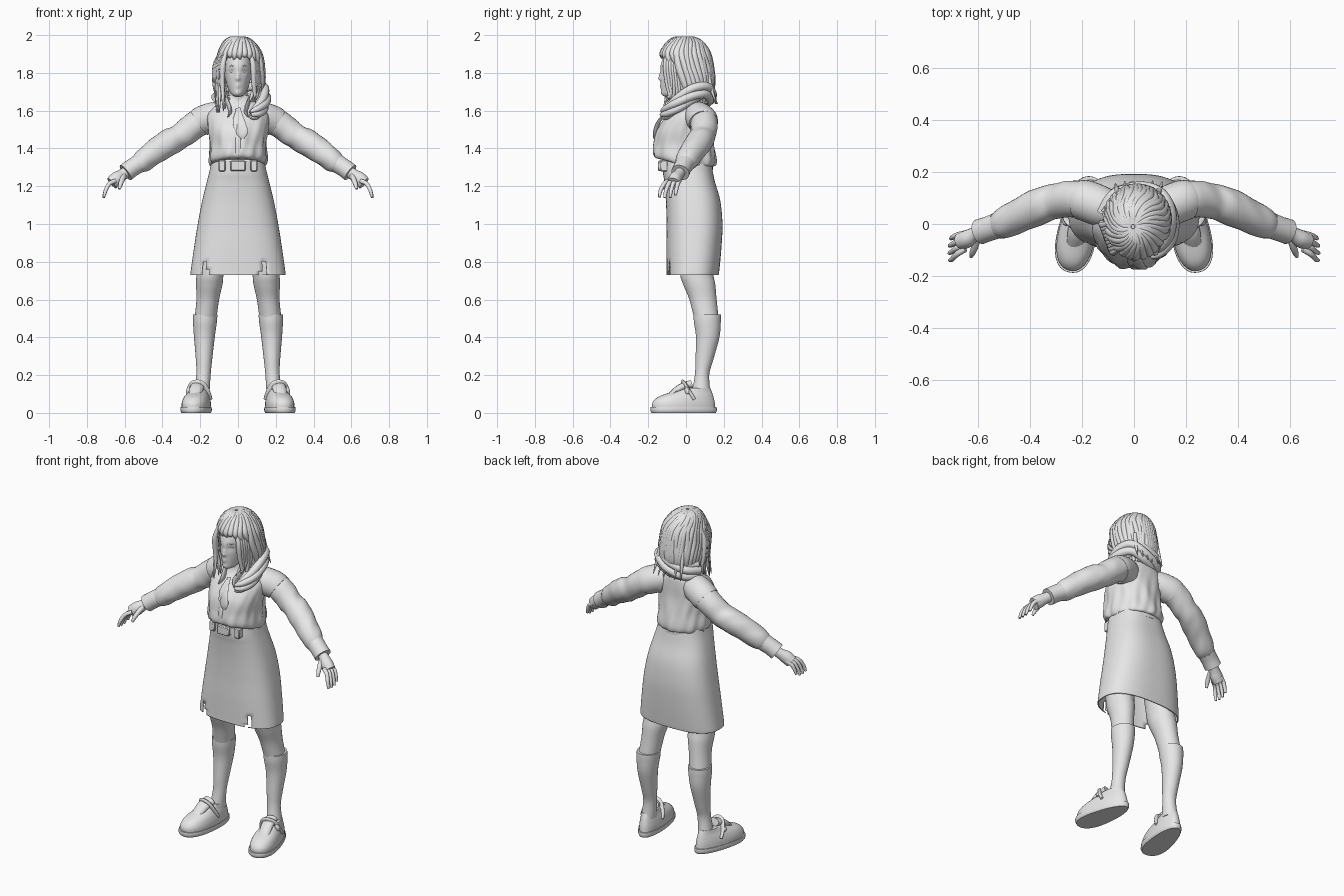
import bpy, bmesh, math, random
from mathutils import Vector, Matrix

random.seed(4)
if "Cube" in bpy.data.objects:
    bpy.data.objects.remove(bpy.data.objects["Cube"])

grey = bpy.data.materials.new("plain grey")
grey.use_nodes = True
grey.diffuse_color = (.8, .8, .8, 1)
grey.node_tree.nodes["Principled BSDF"].inputs["Base Color"].default_value = (.8, .8, .8, 1)


def finish(name, bm, mirror=False, thick=0):
    bmesh.ops.recalc_face_normals(bm, faces=bm.faces)
    mesh = bpy.data.meshes.new(name)
    bm.to_mesh(mesh)
    bm.free()
    mesh.materials.append(grey)
    mesh.shade_smooth()
    mesh.set_sharp_from_angle(angle=math.radians(50))
    obj = bpy.data.objects.new(name, mesh)
    bpy.context.collection.objects.link(obj)
    if thick:
        obj.modifiers.new("thickness", "SOLIDIFY").thickness = thick
    if mirror:
        obj.modifiers.new("other side", "MIRROR")
    return obj


def smooth_rows(rows, steps):
    """Catmull-Rom curve through rows of any width."""
    v = [Vector(r) for r in rows]
    out = []
    for i in range(len(v) - 1):
        a, b, c, d = v[max(i - 1, 0)], v[i], v[i + 1], v[min(i + 2, len(v) - 1)]
        for s in range(steps):
            t = s / steps
            out.append(b + (c - a) * (t / 2) + (a * 2 - b * 5 + c * 4 - d) * (t * t / 2)
                       + (b * 3 - a - c * 3 + d) * (t ** 3 / 2))
    return out + [v[-1]]


def skin(bm, rings, caps=True):
    loops = [[bm.verts.new(p) for p in ring] for ring in rings]
    for lo, hi in zip(loops, loops[1:]):
        for i in range(len(lo)):
            j = (i + 1) % len(lo)
            bm.faces.new((lo[i], lo[j], hi[j], hi[i]))
    if caps:
        bm.faces.new(loops[0][::-1])
        bm.faces.new(loops[-1])


def body(name, rows, seg=40, steps=5, power=2, caps=True, warp=None, cut=None, **kw):
    """Stack of level rings; each row is x, y, z, half width, half depth."""
    bm = bmesh.new()
    rings = []
    for x, y, z, rx, ry in smooth_rows(rows, steps):
        ring = []
        for i in range(seg):
            a = math.tau * i / seg
            c, s = math.cos(a), math.sin(a)
            k = (abs(c) ** power + abs(s) ** power) ** (-1 / power)
            p = Vector((x + max(rx, .002) * c * k, y + max(ry, .002) * s * k, z))
            ring.append(warp(p, a) if warp else p)
        rings.append(ring)
    skin(bm, rings, caps)
    if cut:
        gone = [f for f in bm.faces if cut(f.calc_center_median())]
        bmesh.ops.delete(bm, geom=gone, context="FACES")
    return finish(name, bm, **kw)


def tubes(name, paths, seg=12, steps=5, flat=1, warp=None, **kw):
    """Tubes along paths; each row is x, y, z, radius."""
    bm = bmesh.new()
    for path in paths:
        rows = smooth_rows(path, steps)
        pts = [r.to_3d() for r in rows]
        n, rings = Vector((.1, 1, .05)), []
        for i, p in enumerate(pts):
            t = (pts[min(i + 1, len(pts) - 1)] - pts[max(i - 1, 0)]).normalized()
            n = (n - t * n.dot(t)).normalized()
            b = t.cross(n)
            r = max(rows[i][3], .001)
            ring = [p + b * (r * math.cos(math.tau * j / seg))
                    + n * (r * flat * math.sin(math.tau * j / seg)) for j in range(seg)]
            rings.append([warp(q, 0) for q in ring] if warp else ring)
        skin(bm, rings)
    return finish(name, bm, **kw)


def box(name, centre, size, mirror=False):
    bm = bmesh.new()
    bmesh.ops.create_cube(bm, size=1, matrix=Matrix.Translation(centre) @ Matrix.Diagonal((*size, 1)))
    obj = finish(name, bm, mirror)
    obj.modifiers.new("rounded", "BEVEL").width = .005


# Shoes, turned outward, narrower at the heel
def turn_out(p, a):
    q = Vector((p.x * (1 - 1.2 * p.y), p.y, p.z))
    return Matrix.Rotation(.19, 3, "Z") @ q + Vector((.215, -.012, 0))

body("shoe_soles", [(0, 0, 0, .068, .172), (0, 0, .012, .074, .178), (0, 0, .03, .073, .177)],
     power=2.3, steps=2, warp=turn_out, mirror=True)
body("shoe_uppers", [(0, 0, .025, .07, .17), (0, 0, .055, .069, .167), (0, .012, .085, .062, .148),
                     (0, .042, .11, .051, .11), (0, .072, .132, .044, .07)],
     power=2.2, warp=turn_out, mirror=True)
tubes("shoe_straps", [[(-.06, .045, .07, .017), (-.05, .022, .11, .017), (-.03, .004, .148, .017),
                       (0, -.004, .16, .017), (.03, .004, .148, .017), (.05, .022, .11, .017),
                       (.06, .045, .07, .017)]], flat=.55, warp=turn_out, mirror=True)
tubes("shoe_tongues", [[(0, -.07, .09, .03), (0, -.02, .13, .036), (0, .04, .15, .04)]],
      flat=.6, warp=turn_out, mirror=True)
tubes("shoe_buckles", [[(.055, .012, .1, .01), (.05, .01, .118, .014), (.042, .008, .135, .01)]],
      warp=turn_out, mirror=True)

# Legs and knee socks
body("legs", [(.135, .045, .9, .08, .085), (.148, .056, .74, .072, .088), (.152, .07, .68, .07, .085),
              (.16, .09, .6, .06, .072), (.172, .108, .5, .058, .065)], mirror=True)
body("socks", [(.173, .112, .52, .064, .072), (.175, .113, .48, .063, .071), (.178, .115, .4, .055, .062),
               (.18, .097, .28, .043, .047), (.183, .085, .2, .038, .038), (.193, .08, .1, .042, .05)],
     mirror=True)

# Skirt with two slits in the front hem
def slit(c):
    return c.y < 0 and c.z < .8 and abs(abs(c.x + .02) - .15) < .011

body("skirt", [(0, .035, .73, .246, .132), (0, .037, .76, .243, .134), (0, .042, .88, .226, .14),
               (0, .045, 1, .207, .142), (0, .038, 1.12, .184, .138), (0, .02, 1.22, .16, .128),
               (0, .01, 1.275, .146, .126), (0, .005, 1.34, .132, .12)],
     seg=72, power=2.6, caps=False, cut=slit, thick=-.006)

# Belt and fittings
body("belt", [(0, .005, 1.285, .14, .137), (0, .005, 1.33, .14, .137)], steps=1, power=2.2)
box("belt_buckle", (0, -.138, 1.308), (.08, .022, .054))
box("belt_pouches", (.085, -.116, 1.308), (.035, .04, .06), True)
box("belt_side_loops", (.136, .03, 1.305), (.02, .03, .06), True)

# Bloused shirt with soft folds and a hem raised at the front
def folds(p, a):
    wave = math.sin(9 * a + 14 * p.z) + math.sin(16 * a - 23 * p.z)
    amount = .003 * max(0, min(1, (1.62 - p.z) * 5))
    lift = .04 * max(0, -math.sin(a)) * max(0, min(1, (1.42 - p.z) * 9))
    return p + Vector((math.cos(a), math.sin(a), 0)) * wave * amount + Vector((0, 0, lift))

body("shirt", [(0, .005, 1.305, .13, .135), (0, -.003, 1.312, .147, .157), (0, -.008, 1.345, .154, .166),
               (0, -.012, 1.42, .148, .157), (0, -.01, 1.5, .158, .142), (0, .016, 1.58, .16, .112),
               (0, .035, 1.63, .118, .085), (0, .025, 1.68, .06, .062)],
     seg=72, power=2.2, warp=folds)

# Creased sleeves, shoulder caps and cuffs
def crease(p, a):
    return p + Vector((0, .5, 1)) * .0035 * math.sin(75 * p.x + 40 * p.y) * math.sin(30 * p.z)

tubes("sleeves", [[(.1, .065, 1.56, .066), (.2, .096, 1.54, .072), (.3, .088, 1.468, .068),
                   (.36, .07, 1.435, .07), (.43, .038, 1.39, .066), (.5, .004, 1.337, .06),
                   (.54, -.012, 1.31, .042)]], seg=28, steps=8, warp=crease, mirror=True)
tubes("shoulder_caps", [[(.06, .045, 1.585, .06), (.12, .065, 1.57, .077), (.18, .088, 1.55, .079),
                         (.205, .093, 1.535, .077)]], seg=28, mirror=True)
tubes("cuffs", [[(.525, -.005, 1.32, .05), (.56, -.018, 1.298, .048), (.595, -.03, 1.272, .049)]],
      seg=28, mirror=True)

# Hands
tubes("palms", [[(.57, -.022, 1.29, .03), (.61, -.038, 1.262, .031), (.64, -.056, 1.24, .038),
                 (.668, -.066, 1.216, .036)]], seg=16, flat=.9, mirror=True)
fingers = []
for i in range(4):
    y, reach = -.096 + .02 * i, (.94, 1, .97, .8)[i]
    fan = .008 * (i - 3)
    fingers.append([(.65, y, 1.228, .012), (.682, y - .008 + fan / 2, 1.212, .0115),
                    (.682 + .02 * reach, y - .015 + fan, 1.212 - .038 * reach, .01),
                    (.682 + .03 * reach, y - .02 + fan, 1.212 - .074 * reach, .007)])
fingers.append([(.605, -.05, 1.258, .016), (.613, -.085, 1.235, .014), (.622, -.11, 1.21, .012),
                (.628, -.125, 1.185, .007)])
tubes("fingers", fingers, mirror=True)

# Neck and head, with the face pushed out and in by soft bumps
body("neck", [(0, .015, 1.58, .06, .06), (0, .01, 1.66, .05, .052), (0, .005, 1.76, .052, .06)])

bumps = [(0, 1.77, .012, .015), (0, 1.79, .01, .008), (.033, 1.81, .018, -.008), (-.033, 1.81, .018, -.008),
         (0, 1.738, .013, .004), (0, 1.726, .011, .004), (0, 1.694, .018, .005)]

def features(p, a):
    push_all = 0
    for x, z, size, push in bumps:
        push_all += push * math.exp(-((p.x - x) ** 2 + (p.z - z) ** 2) / size ** 2)
    return p - Vector((0, push_all if math.sin(a) < 0 else 0, 0))

body("head", [(0, -.085, 1.672, .01, .02), (0, -.075, 1.685, .033, .05), (0, -.04, 1.72, .054, .09),
              (0, -.022, 1.78, .069, .111), (0, -.014, 1.84, .075, .12), (0, 0, 1.92, .068, .1),
              (0, 0, 1.965, .03, .05)], seg=80, steps=9, warp=features)
tubes("eyes", [[(.02, -.12, 1.807, .002), (.034, -.11, 1.809, .007), (.048, -.099, 1.807, .002)]],
      mirror=True)
tubes("eyebrows", [[(.016, -.13, 1.832, .002), (.034, -.119, 1.838, .003), (.054, -.096, 1.832, .002)]],
      mirror=True)

# Hair cap, open at the face
cap = [(.01, .035, 1.64, .085, .08), (.012, .026, 1.74, .108, .106), (.012, .005, 1.83, .108, .121),
       (.01, -.004, 1.9, .097, .115), (.004, -.006, 1.95, .071, .086), (0, -.008, 1.978, .04, .05),
       (-.004, -.01, 1.988, .003, .004)]
body("hair_cap", cap, cut=lambda c: c.y < -.035 and c.z < 1.89)

# Overlapping locks swirling down from the crown, with a parted fringe
locks = []
for k in range(34):
    a = math.tau * k / 34
    front = math.sin(a) < -.62
    side = math.cos(a) + .2
    path = []
    for i, (x, y, z, rx, ry) in enumerate(cap[::-1][:5 if front else 7]):
        turn = a + .2 * max(0, 3 - i) + (.13 * side if front else .07 * math.cos(a)) * i
        turn += random.uniform(-.05, .05)
        if front and i == 4:
            z += random.uniform(0, .03) + .04 * (1 - abs(side))
        radius = (.006, .013, .017, .019, .004 if front else .02, .02, .009)[i]
        path.append((x + (rx + .004) * math.cos(turn), y + (ry + .004) * math.sin(turn), z, radius))
    locks.append(path)
tubes("hair_locks", locks, seg=10)

# Loose strands framing the face and wisps at the nape
strands = []
for side, low in ((-1, 1.6), (1, 1.66)):
    for k in range(9):
        y, j = -.1 + .013 * k, random.uniform(-.015, .015)
        x = side * (.074 + .0045 * k)
        strands.append([(x * .85, y, 1.91, .008), (x * 1.08, y - .008, 1.84, .015), (x * 1.12, y, 1.75, .013),
                        (x * 1.05 + j, y + j, 1.68, .009), (x + j * 1.5, y - .02 + j, low + j, .002)])
for k in range(6):
    x = -.06 + .03 * k
    strands.append([(x, .115, 1.8, .012), (x * 1.1, .133, 1.72, .01),
                    (x * 1.2, .152 + random.uniform(0, .015), 1.635, .002)])
tubes("loose_strands", strands, seg=8)

# Twisted hair bundle round the nape and over the left shoulder
centre = smooth_rows([(-.1, .035, 1.67), (-.06, .1, 1.67), (.03, .12, 1.69), (.095, .095, 1.715),
                      (.13, .03, 1.69), (.13, -.045, 1.635), (.1, -.1, 1.595), (.065, -.125, 1.58)], 3)
twist = []
for k in range(5):
    path = []
    for i, p in enumerate(centre):
        t = i / (len(centre) - 1)
        phase = math.tau * (k / 5 + .6 * t)
        width = .03 * (1 - .6 * t ** 4)
        out = Vector((p.x, p.y, 0)).normalized() * math.cos(phase) * width * .7
        q = p + out + Vector((0, 0, math.sin(phase) * width * 1.2))
        path.append((*q, .024 * (1 - .7 * t ** 6)))
    twist.append(path)
tubes("hair_bundle", twist, steps=3)

# Collar, neckerchief and shirt placket
tubes("collar", [[(.02, .085, 1.668, .02), (.062, .03, 1.668, .022), (.052, -.045, 1.635, .026),
                  (.04, -.088, 1.598, .026), (.055, -.11, 1.565, .004)]], flat=.35, mirror=True)
tubes("neckerchief", [[(0, -.085, 1.612, .014), (.008, -.118, 1.578, .016), (.014, -.15, 1.53, .028),
                       (.022, -.164, 1.48, .032), (.026, -.17, 1.45, .006)],
                      [(-.002, -.1, 1.6, .01), (-.008, -.138, 1.545, .02), (-.015, -.161, 1.495, .004)]],
      flat=.3)
tubes("placket", [[(0, -.15, 1.5, .014), (0, -.168, 1.43, .014), (0, -.172, 1.375, .012)]], flat=.3)
